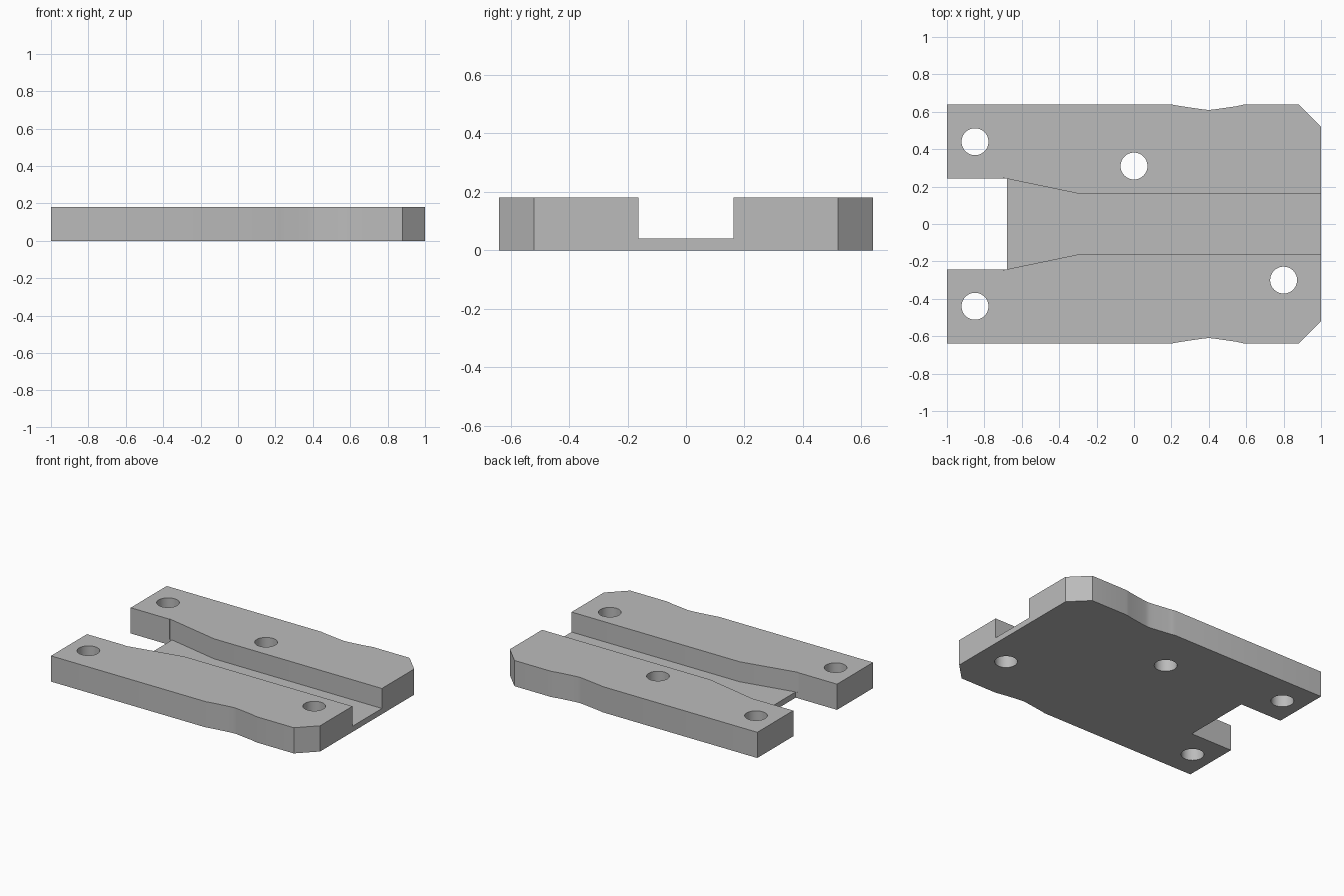
import bpy, bmesh, math

cube = bpy.data.objects.get("Cube")
if cube:
    bpy.data.objects.remove(cube, do_unlink=True)

THICK, FLOOR = 0.18, 0.04

grey = bpy.data.materials.new("light grey")
grey.use_nodes = True
grey.diffuse_color = (0.5, 0.5, 0.5, 1)
grey.node_tree.nodes["Principled BSDF"].inputs["Base Color"].default_value = (0.5, 0.5, 0.5, 1)


def prism(name, outline, z0, z1):
    """Extrude a flat outline from z0 to z1."""
    bm = bmesh.new()
    base = bm.faces.new([bm.verts.new((x, y, z0)) for x, y in outline])
    top = bmesh.ops.extrude_face_region(bm, geom=[base])["geom"]
    verts = [v for v in top if isinstance(v, bmesh.types.BMVert)]
    bmesh.ops.translate(bm, verts=verts, vec=(0, 0, z1 - z0))
    bmesh.ops.recalc_face_normals(bm, faces=bm.faces)
    mesh = bpy.data.meshes.new(name)
    bm.to_mesh(mesh)
    bm.free()
    mesh.materials.append(grey)
    obj = bpy.data.objects.new(name, mesh)
    bpy.context.collection.objects.link(obj)
    return obj


def mirrored(half):
    """Close an outline by mirroring its +y half."""
    return half + [(x, -y) for x, y in reversed(half)]


def cut(target, cutter):
    """Subtract the cutter and discard it."""
    mod = target.modifiers.new("cut", "BOOLEAN")
    mod.operation, mod.solver, mod.object = "DIFFERENCE", "EXACT", cutter
    bpy.context.view_layer.objects.active = target
    bpy.ops.object.modifier_apply(modifier=mod.name)
    bpy.data.objects.remove(cutter, do_unlink=True)


# Plate with end slot, shallow side grips and chamfered corners
plate = prism("slotted_plate", mirrored([
    (-0.68, 0.242), (-1, 0.242), (-1, 0.64),
    (0.2, 0.64), (0.22, 0.635), (0.25, 0.63), (0.36, 0.614), (0.385, 0.611),
    (0.4, 0.61), (0.415, 0.611), (0.44, 0.614), (0.55, 0.63), (0.58, 0.637), (0.6, 0.64),
    (0.88, 0.64), (1, 0.52)]), 0, THICK)

# Lengthwise channel, flaring towards the slot
flare = 0.242 + 0.02 * (0.242 - 0.163) / 0.38
cut(plate, prism("channel_cutter", mirrored([
    (-0.70, flare), (-0.30, 0.163), (1.1, 0.163)]), FLOOR, THICK + 0.1))

# Through holes
for cx, cy in [(-0.85, 0.44), (-0.85, -0.44), (0, 0.31), (0.8, -0.30)]:
    ring = [(cx + 0.072 * math.cos(math.tau * i / 48),
             cy + 0.072 * math.sin(math.tau * i / 48)) for i in range(48)]
    cut(plate, prism("hole_cutter", ring, -0.1, THICK + 0.1))

# Smooth hole walls and grips, keep hard edges
plate.select_set(True)
bpy.context.view_layer.objects.active = plate
bpy.ops.object.shade_smooth_by_angle(angle=math.radians(25))
